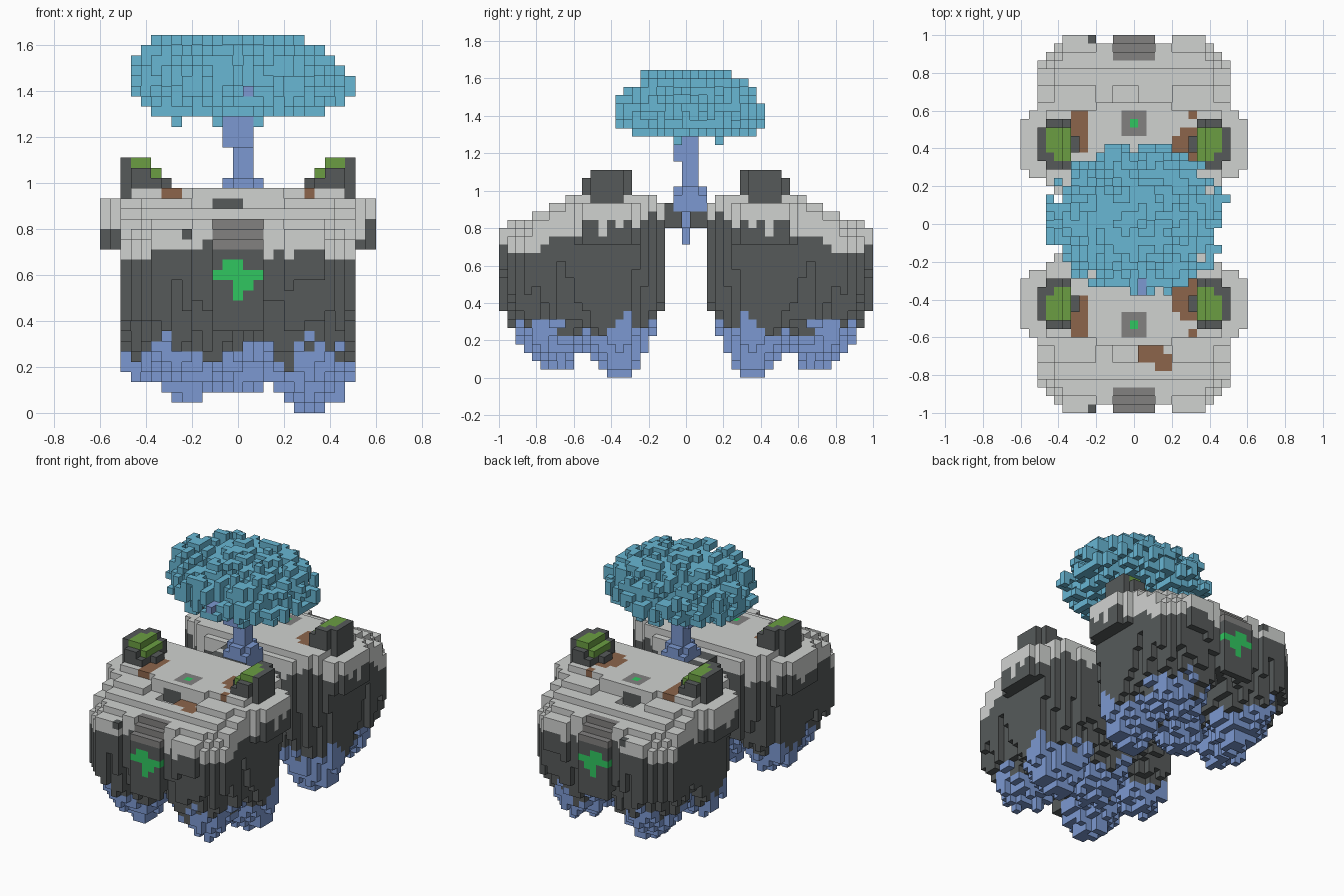
import bpy, bmesh, math, random
from mathutils import Vector

random.seed(4)
V = 2 / 45  # edge of one block

if "Cube" in bpy.data.objects:
    bpy.data.objects.remove(bpy.data.objects["Cube"])

COLOURS = {
    "pale stone": (208, 210, 208), "dark rock": (86, 90, 90),
    "blue crystal": (124, 153, 209), "teal leaves": (104, 183, 212),
    "bright green": (48, 198, 96), "moss green": (107, 158, 66),
    "brown soil": (140, 101, 75), "mid grey": (130, 129, 128),
}
MATS = {}
for name, rgb in COLOURS.items():
    col = [((c / 255 + 0.055) / 1.055) ** 2.4 for c in rgb] + [1]
    m = bpy.data.materials.new(name)
    m.use_nodes = True
    m.diffuse_color = col
    m.node_tree.nodes["Principled BSDF"].inputs["Base Color"].default_value = col
    MATS[name] = m

AXES = [Vector(a) for a in ((1, 0, 0), (0, 1, 0), (0, 0, 1))]


def build(name, cells):
    """Make one mesh of the exposed faces of {(i, j, k): colour}."""
    bm = bmesh.new()
    used = sorted(set(cells.values()))
    cache = {}

    def vert(p):
        key = tuple(round(c * 2) for c in p)
        if key not in cache:
            cache[key] = bm.verts.new(p * V)
        return cache[key]

    for cell, colour in cells.items():
        centre = Vector(cell) + Vector((0, 0, 0.5))
        for a in range(3):
            for s in (-1, 1):
                n = AXES[a] * s
                if tuple(int(c + d) for c, d in zip(cell, n)) in cells:
                    continue
                u, w = AXES[(a + 1) % 3] / 2, AXES[(a + 2) % 3] / 2 * s
                o = centre + n / 2
                f = bm.faces.new([vert(p) for p in (o - u - w, o + u - w, o + u + w, o - u + w)])
                f.material_index = used.index(colour)
    mesh = bpy.data.meshes.new(name)
    bm.to_mesh(mesh)
    bm.free()
    for c in used:
        mesh.materials.append(MATS[c])
    ob = bpy.data.objects.new(name, mesh)
    bpy.context.collection.objects.link(ob)


def mirrored(cells):
    return {(i, -j, k): c for (i, j, k), c in cells.items()}


# Island plan: half width of each row, from the outer end to the inner end
HALF = [8, 9, 10] + [11] * 6 + [12] + [13] * 6 + [12, 10, 9, 7]
PLAN = {(i, n - 22) for n, h in enumerate(HALF) for i in range(-h, h + 1)
        if not (n == 0 and abs(i) in (3, 4))}
# Hanging bulbs: x, y, tip height in blocks
TIPS = [(-5.5, -16, 1), (6, -16, 1.5), (7.5, -8, 0), (-8.5, -9, 3), (0, -9, 2)]


def rim_distance(i, j):
    """Blocks from the plan's edge: 0 on the edge, at most 2."""
    for d in (1, 2):
        if any((i + a * d, j + b * d) not in PLAN for a, b in ((1, 0), (-1, 0), (0, 1), (0, -1))):
            return d - 1
    return 2


def top_of(i, j):
    if abs(i) <= 2 and j <= -20:  # sloping slats
        return 39 + j
    # Terraces, with a double step in the middle
    steps = (-21, -18, -14, -14) if abs(i) <= 4 else (-21, -18, -16, -13)
    t = 18 + sum(j >= s for s in steps)
    if -2 <= i <= 0 and -17 < j < -14:
        t = 19
    if abs(i) > 10 or j == -3:
        t = min(t, 21)
    if -22 < j < -14 and abs(i) > 4:
        t -= (rim_distance(i, j) < 2) + (rim_distance(i, j) == 0 and j < -18)
    return t


def island_cells():
    cells = {}
    for i, j in sorted(PLAN):
        rim = rim_distance(i, j)
        top = top_of(i, j)
        # Rounded bulbs below, ragged hanging columns round the walls
        low = min(z + 0.25 * ((i - x) ** 2 + (j - y) ** 2) for x, y, z in TIPS)
        low = max(min(low, 9) + random.uniform(-0.9, 0.9), 0 if i > 4 else 1)
        if rim == 0:
            low = max(low, random.randint(5, 14))
        elif rim == 1:
            low = max(low, random.randint(2, 10))
        if abs(i) > 11:
            low = 16
        if j == -22 and abs(i) <= 2:
            low = min(low, 8)
        grey = 15.3 + (j + 22) * 0.15 + 0.8 * math.sin(i * 1.3 + j * 0.9) + random.uniform(-0.7, 0.7)
        grey = min(grey, top - 2)
        if abs(i) > 11:
            grey = random.choice((17, 18, 19))
        blue = 5.8 + 1.2 * math.sin(i * 0.9 - j * 0.7) + random.uniform(-1, 1)
        for k in range(round(low), top):
            c = "pale stone" if k >= grey else "blue crystal" if k < blue else "dark rock"
            if abs(i) <= 2 and j <= -20:
                c = "mid grey" if k >= 16 else "dark rock"
            if -2 <= i <= 0 and j == -14 and k < 21:
                c = "dark rock"
            cells[i, j, k] = c

    def paint(i, j, colour):
        cells[i, j, top_of(i, j) - 1] = colour

    # Green cross on the end wall
    for k, lo, hi in ((11, 0, 0), (12, 0, 1), (13, -2, 2), (14, -1, 0)):
        for i in range(lo, hi + 1):
            cells[i, -22, k] = "bright green"
    paint(-5, -22, "dark rock")
    # Socket in the deck
    for i in (-1, 0, 1):
        for j in (-13, -12, -11):
            paint(i, j, "mid grey" if i or j != -12 else "bright green")
    # Soil beside the towers
    for j, lo, hi in ((-13, -7, -6), (-12, -9, -6), (-11, -7, -6), (-10, -7, -6), (-9, -6, -6),
                      (-13, 7, 7), (-11, 6, 7), (-10, 5, 7), (-9, 5, 7), (-8, 5, 7), (-7, 6, 7)):
        for i in range(lo, hi + 1):
            paint(i, j, "brown soil")
    return cells


front = island_cells()
build("back_island", mirrored(front))
# Soil patch on the front island only
for j, lo, hi in ((-17, 3, 4), (-16, 1, 4), (-15, 1, 3)):
    for i in range(lo, hi + 1):
        front[i, j, top_of(i, j) - 1] = "brown soil"
build("front_island", front)


# Towers, lower on the inner side, with moss on top
def tower_cells(side):
    cells = {}
    for i, inset in zip(range(7, 12), (2, 0, 0, 0, 1)):
        for j in range(-12 + inset, -6 - inset):
            height = (25 if i >= 9 else 16 + i) - (j == -12)
            for k in range(21, height):
                moss = k == height - 1 and -12 < j < -7 and (i in (8, 9) or (i == 10 and j < -8))
                cells[side * i, j, k] = "moss green" if moss else "dark rock"
    return cells


for side, label in ((-1, "right"), (1, "left")):
    cells = tower_cells(side)
    build("front_" + label + "_tower", cells)
    build("back_" + label + "_tower", mirrored(cells))

# Trunk with spreading roots, and the small rock it grips
trunk = {}
for k in range(16, 31):
    lo, hi = (-1, 2) if 20 <= k < 23 else (-1, 1) if k >= 26 else (0, 1)
    for i in range(lo, hi + 1):
        for j in range(lo, hi + 1):
            if k < 18 and (i, j) != (0, 0):
                continue
            if k == 22 and i in (-1, 2) and j in (-1, 2):
                continue
            trunk[i, j, k] = "blue crystal"
build("trunk", trunk)
rock = {}
for i in range(-3, 3):
    for j in range(-2, 3):
        for k in range(18, 21):
            if (i, j, k) not in trunk and (j or k == 20):
                rock[i, j, k] = "dark rock" if j else "pale stone"
build("trunk_rock", rock)

# Rough domed canopy, leaning slightly as it rises
canopy = {}
for k in range(28, 37):
    for i in range(-10, 12):
        for j in range(-8, 10):
            dz = (k - 31.3) / (6.2 if k > 31 else 4)
            dx = (i - 0.5 + max(0, k - 32) * 0.35) / 10.8
            e = dx ** 2 + ((j - 0.5) / 9) ** 2 + dz * dz
            ragged = random.random() < (0.05 if k == 28 else 0.42)
            if (e < 0.55 and k > 28) or (e < 1.05 and ragged):
                canopy[i, j, k] = "teal leaves"
# Drop blocks left floating by the rough edge
for c in [c for c in canopy if not any(
        tuple(int(p + s * q) for p, q in zip(c, a)) in canopy for a in AXES for s in (-1, 1))]:
    del canopy[c]
for j in (-8, -7):
    canopy[1, j, 31] = "blue crystal"
build("canopy", {c: m for c, m in canopy.items() if c not in trunk})
